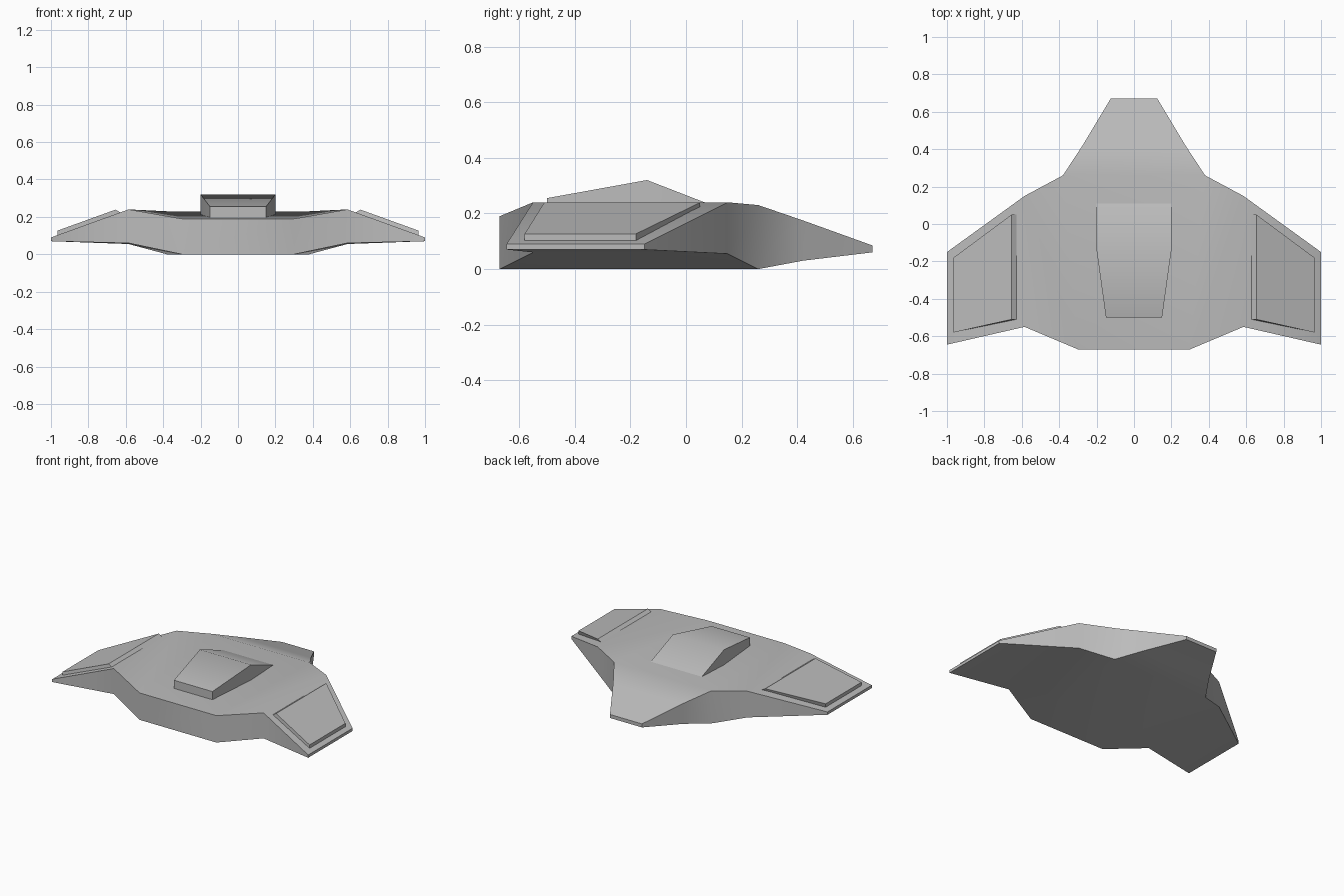
import bpy, bmesh, math

cube = bpy.data.objects.get("Cube")
if cube:
    bpy.data.objects.remove(cube, do_unlink=True)

# Single hull colour
GREY = (0.5, 0.5, 0.5, 1.0)
grey = bpy.data.materials.new("hull_grey")
grey.use_nodes = True
grey.diffuse_color = GREY
grey.node_tree.nodes["Principled BSDF"].inputs["Base Color"].default_value = GREY


def finish(bm, name):
    """Turn a bmesh into a shaded, coloured object."""
    bmesh.ops.recalc_face_normals(bm, faces=bm.faces)
    mesh = bpy.data.meshes.new(name)
    bm.to_mesh(mesh)
    bm.free()
    mesh.materials.append(grey)
    obj = bpy.data.objects.new(name, mesh)
    bpy.context.collection.objects.link(obj)
    bpy.ops.object.select_all(action='DESELECT')
    obj.select_set(True)
    bpy.context.view_layer.objects.active = obj
    bpy.ops.object.shade_smooth_by_angle(angle=math.radians(40))
    return obj


def prism(name, top, bottom):
    """Solid between two matching rings."""
    bm = bmesh.new()
    t = [bm.verts.new(p) for p in top]
    b = [bm.verts.new(p) for p in bottom]
    bm.faces.new(t)
    bm.faces.new(b[::-1])
    n = len(t)
    for i in range(n):
        j = (i + 1) % n
        bm.faces.new((t[i], b[i], b[j], t[j]))
    return finish(bm, name)


# Hull: planform stations as x, y, underside height, upper height
STATIONS = {
    "front": (0.30, -0.67, 0.0, 0.19),
    "root_front": (0.585, -0.55, 0.06, 0.24),
    "tip_front": (1.0, -0.645, 0.07, 0.09),
    "tip_back": (1.0, -0.15, 0.07, 0.09),
    "root_back": (0.585, 0.15, 0.055, 0.24),
    "shoulder": (0.38, 0.26, 0.0, 0.23),
    "neck": (0.275, 0.42, 0.03, 0.175),
    "tail": (0.125, 0.67, 0.06, 0.085),
}
PANELS = [("front", "root_front", "root_back", "shoulder"),
          ("root_front", "tip_front", "tip_back", "root_back")]
SPINE = ["front", "shoulder", "neck", "tail"]

bm = bmesh.new()
v = {(k, s, h): bm.verts.new((s * x, y, (lo, hi)[h]))
     for k, (x, y, lo, hi) in STATIONS.items() for s in (-1, 1) for h in (0, 1)}
for h in (0, 1):
    for a, b in zip(SPINE, SPINE[1:]):
        bm.faces.new((v[a, -1, h], v[a, 1, h], v[b, 1, h], v[b, -1, h]))
    for s in (-1, 1):
        for panel in PANELS:
            bm.faces.new([v[k, s, h] for k in panel])
names = list(STATIONS)
for s in (-1, 1):
    for a, b in zip(names, names[1:]):
        bm.faces.new((v[a, s, 0], v[b, s, 0], v[b, s, 1], v[a, s, 1]))
for k in ("front", "tail"):
    bm.faces.new((v[k, -1, 0], v[k, 1, 0], v[k, 1, 1], v[k, -1, 1]))
finish(bm, "hull")

# Cabin: wedge roof rising to a crest, then falling into the hull
CABIN = [(0.15, -0.50, 0.255), (0.20, -0.14, 0.32), (0.20, 0.11, 0.223)]
bm = bmesh.new()
rows = []
for x, y, z in CABIN:
    rows.append([bm.verts.new(p) for p in
                 ((-x, y, 0.15), (-x, y, z), (x, y, z), (x, y, 0.15))])
for a, b in zip(rows, rows[1:]):
    for i in range(4):
        j = (i + 1) % 4
        bm.faces.new((a[i], a[j], b[j], b[i]))
bm.faces.new(rows[0])
bm.faces.new(rows[-1][::-1])
finish(bm, "cabin")


# Raised wing panels lying on the sloped wings
def wing_z(x):
    return 0.24 - (x - 0.585) * 0.15 / 0.415


OUTLINE = [(0.655, -0.51), (0.965, -0.58), (0.965, -0.18), (0.655, 0.05)]
for side, s in (("left", 1), ("right", -1)):
    top = [(s * x, y, wing_z(x) + 0.024) for x, y in OUTLINE]
    base = []
    for x, y in OUTLINE:
        bx = x - 0.03 if x < 0.8 else x
        base.append((s * bx, y, wing_z(bx) - 0.004))
    prism(side + "_wing_panel", top, base)
